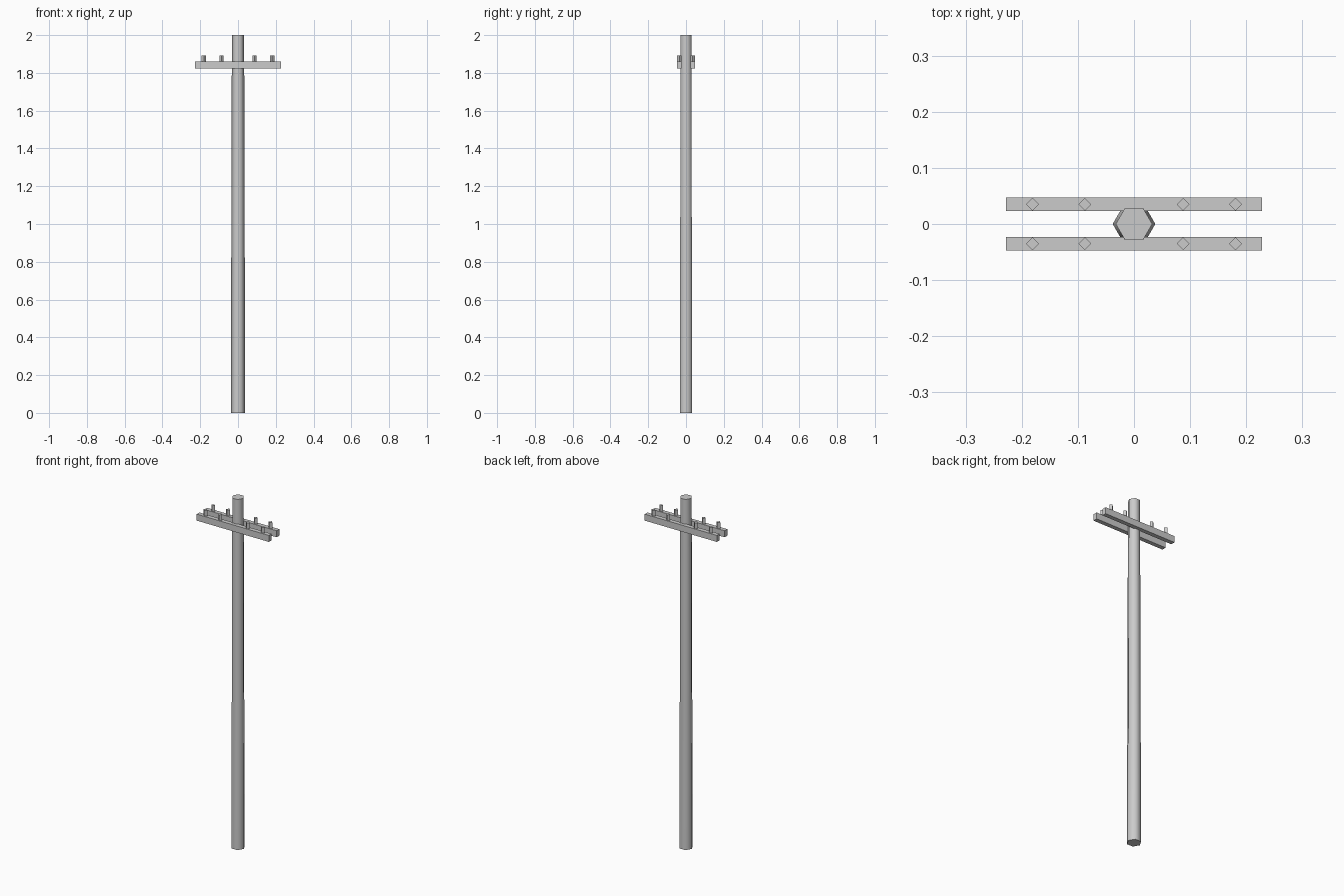
import bpy, math

if "Cube" in bpy.data.objects:
    bpy.data.objects.remove(bpy.data.objects["Cube"])


def smooth(obj):
    bpy.ops.object.shade_smooth_by_angle(angle=math.radians(65))


# Tapered six-sided pole, corners on the x axis
bpy.ops.mesh.primitive_cone_add(vertices=6, radius1=0.038, radius2=0.0325,
                                depth=2, location=(0, 0, 1),
                                rotation=(0, 0, math.radians(30)))
pole = bpy.context.object
pole.name = "pole"
smooth(pole)

ARM_BOTTOM, ARM_TOP, PIN_TOP = 1.822, 1.859, 1.892

for side, sy in (("front", -1), ("back", 1)):
    # Crossarm on each face of the pole
    bpy.ops.mesh.primitive_cube_add(
        size=1, location=(0, sy * 0.035, (ARM_BOTTOM + ARM_TOP) / 2))
    arm = bpy.context.object
    arm.name = side + "_crossarm"
    arm.scale = (0.456, 0.0245, ARM_TOP - ARM_BOTTOM)

    # Four-sided insulator pins standing on the crossarm
    for i, x in enumerate((-0.181, -0.0875, 0.0875, 0.181)):
        bpy.ops.mesh.primitive_cylinder_add(
            vertices=4, radius=0.0115, depth=PIN_TOP - ARM_TOP,
            location=(x, sy * 0.035, (PIN_TOP + ARM_TOP) / 2))
        bpy.context.object.name = f"{side}_insulator_pin_{i + 1}"
